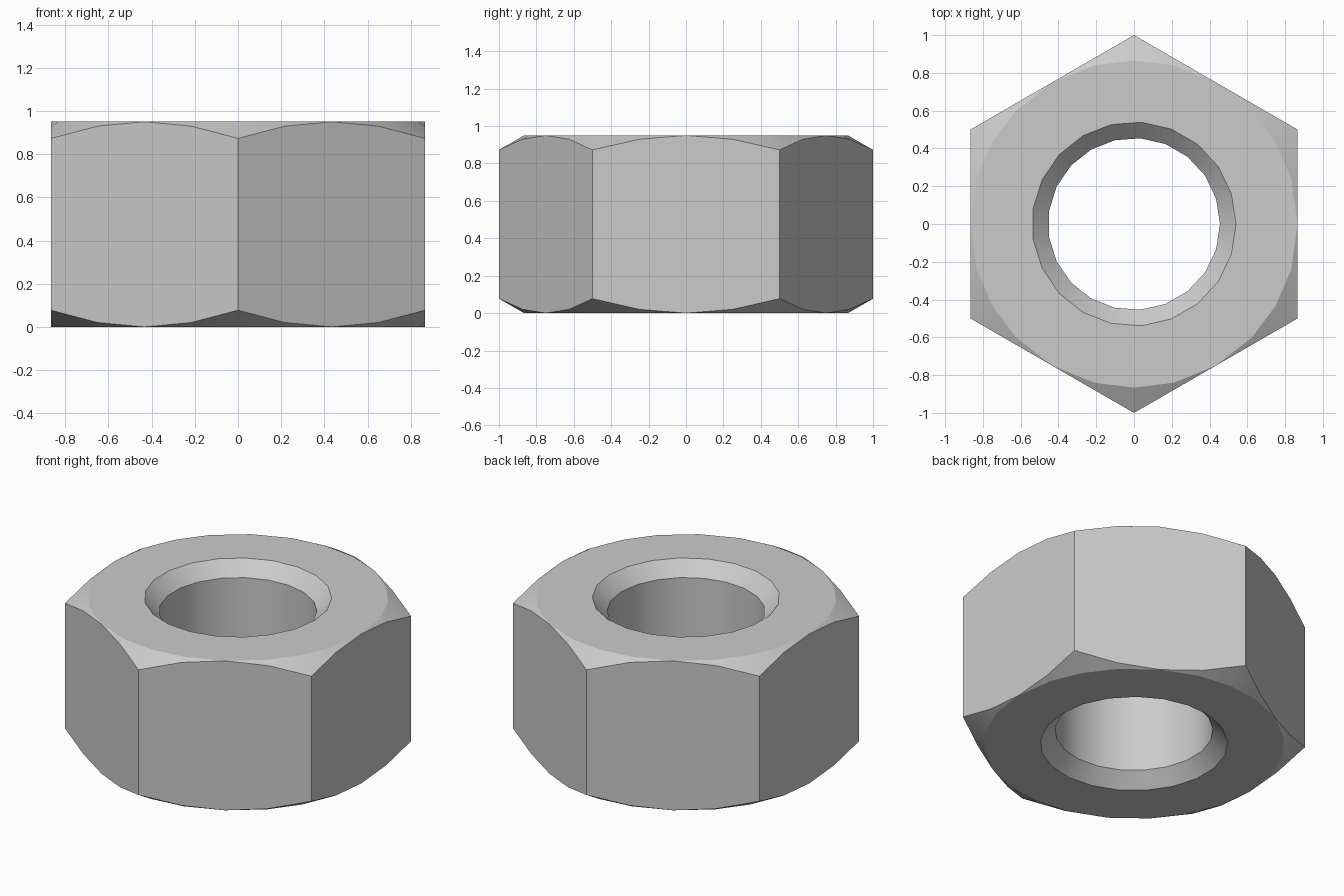
import bpy, bmesh
from math import sin, cos, pi, hypot, tan, radians

default = bpy.data.objects.get("Cube")
if default:
    bpy.data.objects.remove(default, do_unlink=True)

HEIGHT = 0.95
FLAT = cos(pi / 6)          # distance from the axis to each flat
HOLE, RIM = 0.455, 0.54     # bore radius and countersink radius
SEGMENTS = 21               # sides of the bore
STEPS = 4                   # chamfer points along each flat

steel = bpy.data.materials.new("steel_grey")
steel.use_nodes = True
steel.diffuse_color = (0.6, 0.6, 0.6, 1)
steel.node_tree.nodes["Principled BSDF"].inputs["Base Color"].default_value = (0.6, 0.6, 0.6, 1)

bm = bmesh.new()


def loop(points):
    return [bm.verts.new(p) for p in points]


def strip(a, b):
    """Join two loops of equal length with quads."""
    for i in range(len(a)):
        j = (i + 1) % len(a)
        bm.faces.new((a[i], a[j], b[j], b[i]))


def edges_of(ring):
    return [bm.edges.get((ring[i - 1], ring[i])) for i in range(len(ring))]


# Evenly spaced points along the hexagon outline, corners on the y axis
outline = []
for side in range(6):
    a, b = pi / 2 + side * pi / 3, pi / 2 + (side + 1) * pi / 3
    for k in range(STEPS):
        t = k / STEPS
        outline.append((cos(a) * (1 - t) + cos(b) * t, sin(a) * (1 - t) + sin(b) * t))

# Scalloped chamfer, flat end ring and countersunk bore for each end
walls, bores = [], []
for end, up in ((0, 1), (HEIGHT, -1)):
    drop = lambda x, y: (hypot(x, y) - FLAT) * tan(radians(30))
    outer = loop((x, y, end + up * drop(x, y)) for x, y in outline)
    ring = loop((x * FLAT / hypot(x, y), y * FLAT / hypot(x, y), end) for x, y in outline)
    strip(outer, ring)
    turn = [2 * pi * i / SEGMENTS for i in range(SEGMENTS)]
    rim = loop((RIM * cos(a), RIM * sin(a), end) for a in turn)
    bore = loop((HOLE * cos(a), HOLE * sin(a), end + up * (RIM - HOLE)) for a in turn)
    strip(rim, bore)
    bmesh.ops.bridge_loops(bm, edges=edges_of(ring) + edges_of(rim))
    walls.append(outer)
    bores.append(bore)

# Six flats, each one face, and the bore wall
bottom, top = walls
for side in range(6):
    ids = [(side * STEPS + k) % len(bottom) for k in range(STEPS + 1)]
    bm.faces.new([bottom[i] for i in ids] + [top[i] for i in reversed(ids)])
strip(*bores)

bmesh.ops.remove_doubles(bm, verts=bm.verts[:], dist=0.0005)
bmesh.ops.recalc_face_normals(bm, faces=bm.faces[:])

mesh = bpy.data.meshes.new("hex_nut")
bm.to_mesh(mesh)
bm.free()
mesh.materials.append(steel)
nut = bpy.data.objects.new("hex_nut", mesh)
bpy.context.collection.objects.link(nut)

# Smooth bore and chamfers, crisp edges elsewhere
bpy.ops.object.select_all(action="DESELECT")
nut.select_set(True)
bpy.context.view_layer.objects.active = nut
bpy.ops.object.shade_smooth_by_angle(angle=radians(25))
